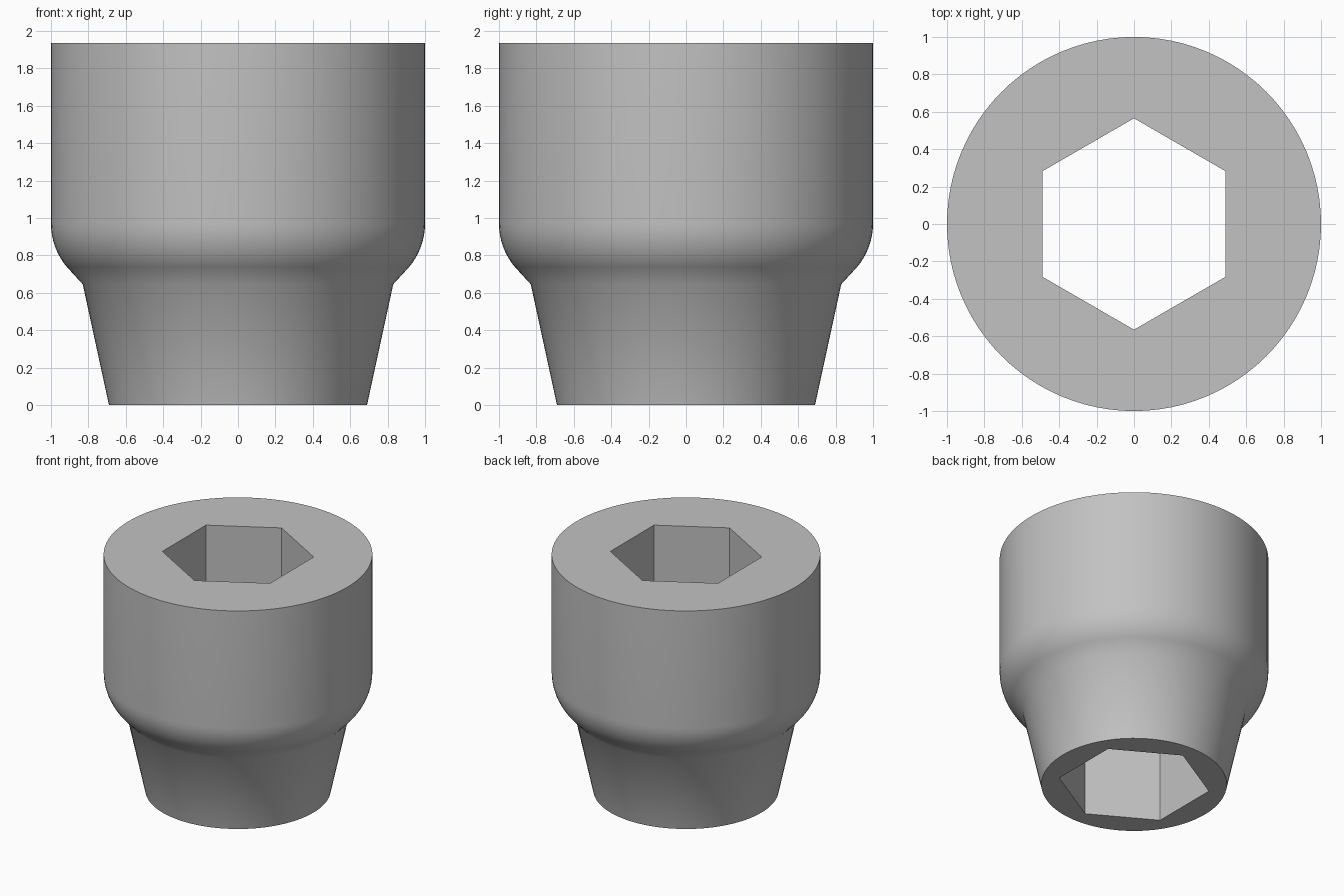
import bpy, bmesh
from math import sin, cos, pi, radians

if "Cube" in bpy.data.objects:
    bpy.data.objects.remove(bpy.data.objects["Cube"], do_unlink=True)

SEGMENTS = 96
HEIGHT = 1.935

steel = bpy.data.materials.new("satin_grey")
steel.use_nodes = True
steel.diffuse_color = (0.54, 0.54, 0.54, 1)
steel.node_tree.nodes["Principled BSDF"].inputs["Base Color"].default_value = steel.diffuse_color


def lathe(name, profile, segments, start=0.0):
    """Closed solid turned about z from (radius, height) points."""
    bm = bmesh.new()
    rings = []
    for r, z in profile:
        angles = [start + 2 * pi * i / segments for i in range(segments)]
        rings.append([bm.verts.new((r * cos(a), r * sin(a), z)) for a in angles])
    for low, high in zip(rings, rings[1:]):
        for i in range(segments):
            j = (i + 1) % segments
            bm.faces.new((low[i], low[j], high[j], high[i]))
    bm.faces.new(rings[0][::-1])
    bm.faces.new(rings[-1])
    mesh = bpy.data.meshes.new(name)
    bm.to_mesh(mesh)
    bm.free()
    mesh.materials.append(steel)
    obj = bpy.data.objects.new(name, mesh)
    bpy.context.collection.objects.link(obj)
    return obj


# Tapered neck, rounded shoulder, straight drum
fillet = 0.36
shoulder = [(1 - fillet + fillet * cos(a), 0.97 - fillet * sin(a))
            for a in (radians(40 - 5 * k) for k in range(9))]
body = lathe("socket_body", [(0.69, 0), (0.83, 0.645)] + shoulder + [(1, HEIGHT)], SEGMENTS)

# Hexagonal hole straight through, points towards front and back
cutter = lathe("hex_cutter", [(0.565, -0.2), (0.565, HEIGHT + 0.2)], 6, pi / 2)
cutter.hide_render = True
hole = body.modifiers.new("hex_hole", "BOOLEAN")
hole.operation = "DIFFERENCE"
hole.solver = "EXACT"
hole.object = cutter

bpy.ops.object.select_all(action="DESELECT")
body.select_set(True)
bpy.context.view_layer.objects.active = body
bpy.ops.object.modifier_apply(modifier=hole.name)
bpy.data.objects.remove(cutter, do_unlink=True)

# Smooth turned surface, crisp rims and hexagon corners
bpy.ops.object.shade_smooth_by_angle(angle=radians(35))
